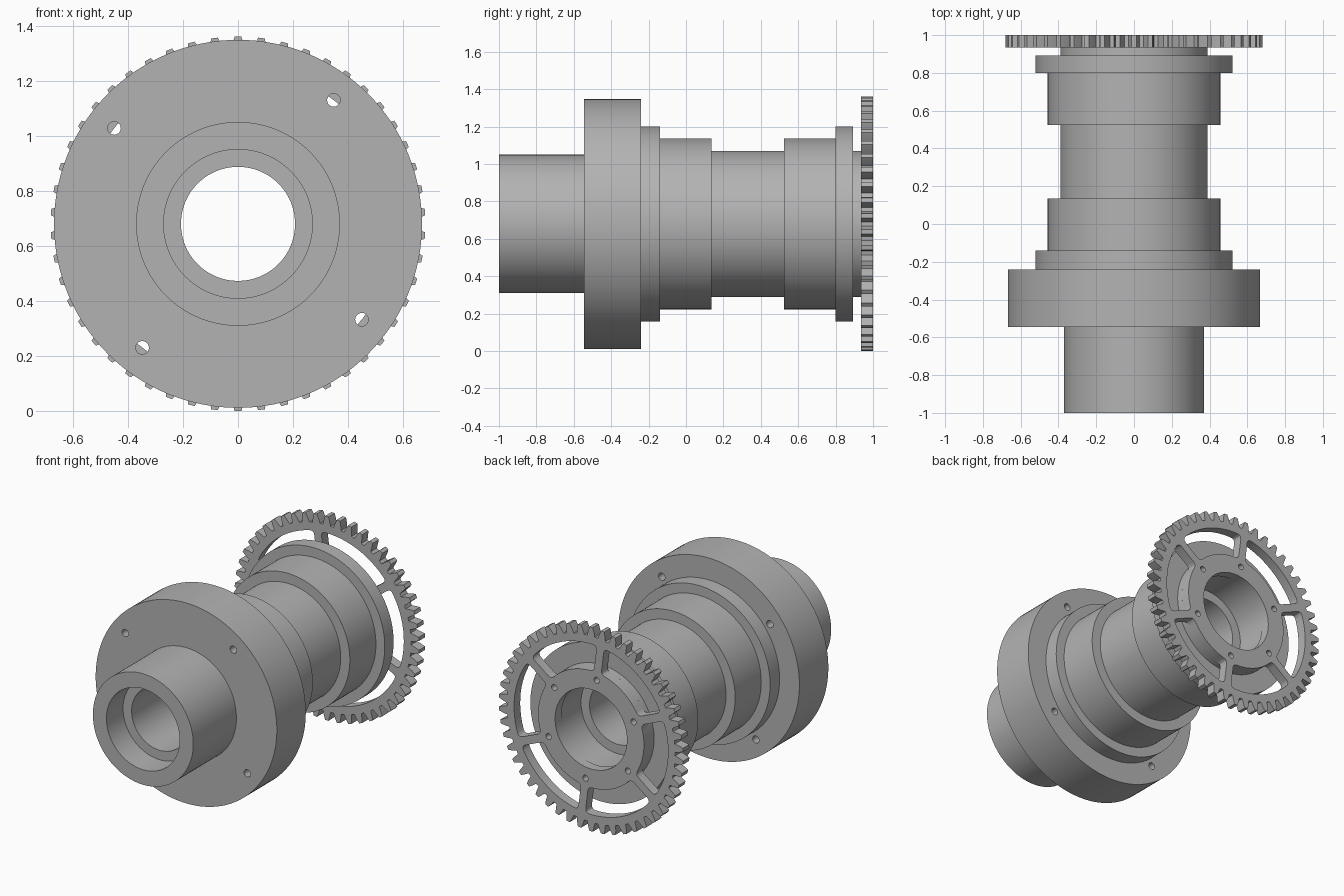
import bpy, bmesh, math
from math import sin, cos, pi, asin, radians
from mathutils import Matrix, Vector

if "Cube" in bpy.data.objects:
    bpy.data.objects.remove(bpy.data.objects["Cube"])

CZ = 0.68            # height of the shaft axis
SEG = 128
SPOKE0 = radians(37)  # angle of the first gear spoke

steel = bpy.data.materials.new("grey_metal")
steel.diffuse_color = (0.45, 0.45, 0.45, 1)
steel.use_nodes = True
steel.node_tree.nodes["Principled BSDF"].inputs["Base Color"].default_value = steel.diffuse_color


def finish(ob):
    ob.data.materials.clear()
    ob.data.materials.append(steel)
    bpy.ops.object.select_all(action='DESELECT')
    ob.select_set(True)
    bpy.context.view_layer.objects.active = ob
    bpy.ops.object.shade_smooth_by_angle(angle=radians(25))


def mesh_object(name, bm):
    bmesh.ops.recalc_face_normals(bm, faces=bm.faces)
    me = bpy.data.meshes.new(name)
    bm.to_mesh(me)
    bm.free()
    ob = bpy.data.objects.new(name, me)
    bpy.context.collection.objects.link(ob)
    return ob


def polar(r, a):
    return (r * cos(a), r * sin(a))


def circle(r, n, cx=0, cy=0):
    return [(cx + r * cos(2 * pi * i / n), cy + r * sin(2 * pi * i / n)) for i in range(n)]


# Hollow stepped shaft: closed (radius, y) profile turned about the y axis
profile = [(0.27, -1), (0.37, -1), (0.37, -0.545), (0.668, -0.545), (0.668, -0.24),
           (0.522, -0.24), (0.522, -0.14), (0.457, -0.14), (0.457, 0.135),
           (0.39, 0.135), (0.39, 0.525), (0.457, 0.525), (0.457, 0.80),
           (0.522, 0.80), (0.522, 0.893), (0.39, 0.893), (0.39, 0.935),
           (0.27, 0.935), (0.27, 0.72), (0.207, 0.72), (0.207, -0.825), (0.27, -0.825)]
bm = bmesh.new()
rings = [[bm.verts.new((r * cos(2 * pi * i / SEG), y, CZ + r * sin(2 * pi * i / SEG)))
          for r, y in profile] for i in range(SEG)]
n = len(profile)
for i in range(SEG):
    a, b = rings[i], rings[(i + 1) % SEG]
    for j in range(n):
        k = (j + 1) % n
        bm.faces.new((a[j], a[k], b[k], b[j]))
shaft = mesh_object("stepped_shaft", bm)

# Bolt holes in the flange and in the gear seat
bm = bmesh.new()


def hole(r_pos, angle, radius, y0, y1):
    x, z = polar(r_pos, angle)
    m = Matrix.Translation((x, (y0 + y1) / 2, CZ + z)) @ Matrix.Rotation(pi / 2, 4, 'X')
    bmesh.ops.create_cone(bm, cap_ends=True, segments=20, radius1=radius, radius2=radius,
                          depth=y1 - y0, matrix=m)


for i in range(4):
    hole(0.568, radians(52.3) + i * pi / 2, 0.024, -0.6, -0.2)
for i in range(6):
    hole(0.34, SPOKE0 + i * pi / 3, 0.02, 0.84, 0.98)
cutter = mesh_object("hole_cutter", bm)
cutter.hide_render = True
mod = shaft.modifiers.new("holes", 'BOOLEAN')
mod.operation = 'DIFFERENCE'
mod.solver = 'EXACT'
mod.object = cutter
bpy.context.view_layer.objects.active = shaft
bpy.ops.object.modifier_apply(modifier=mod.name)
bpy.data.objects.remove(cutter)
finish(shaft)


# Spoked gear: flat outline with holes, extruded
def window(a0, a1, ri=0.39, ro=0.568, w=0.027, f=0.03):
    """Rounded opening between two parallel-sided spokes at angles a0 and a1."""
    def corner(r, inward):
        # half of the outline near spoke a0: (radius, angle offset), side to arc
        s = Vector(polar(r + inward * f, asin(w / (r + inward * f))))
        c = Vector(polar(r, asin(w / r)))
        e = Vector(polar(r, asin((w + f) / r)))
        pts = [s * (1 - t) ** 2 + c * 2 * t * (1 - t) + e * t * t for t in (0, .25, .5, .75, 1)]
        return [(p.length, math.atan2(p.y, p.x)) for p in pts]

    def edge(r, inward):
        c = corner(r, inward)
        start, end = a0 + c[-1][1], a1 - c[-1][1]
        arc = [(r, start + (end - start) * i / 12) for i in range(1, 12)]
        return [(p, a0 + a) for p, a in c] + arc + [(p, a1 - a) for p, a in reversed(c)]
    return [polar(*p) for p in edge(ro, -1) + edge(ri, 1)[::-1]]


TEETH = 50
outline = []
for i in range(TEETH):
    a = pi / 2 + i * 2 * pi / TEETH
    for r, half in ((0.621, -0.028), (0.654, -0.0205), (0.68, -0.012),
                    (0.68, 0.012), (0.654, 0.0205), (0.621, 0.028)):
        outline.append(polar(r, a + half / r))
loops = [outline, circle(0.265, SEG)]
for i in range(6):
    a = SPOKE0 + i * pi / 3
    loops.append(window(a, a + pi / 3))
    loops.append(circle(0.02, 20, *polar(0.34, a)))

curve = bpy.data.curves.new("spoked_gear", 'CURVE')
curve.dimensions = '2D'
curve.fill_mode = 'BOTH'
curve.extrude = 0.0325
for pts in loops:
    s = curve.splines.new('POLY')
    s.points.add(len(pts) - 1)
    for p, (x, y) in zip(s.points, pts):
        p.co = (x, y, 0, 1)
    s.use_cyclic_u = True
gear = bpy.data.objects.new("spoked_gear", curve)
bpy.context.collection.objects.link(gear)
gear.location = (0, 0.9675, CZ)
gear.rotation_euler = (pi / 2, 0, 0)
bpy.ops.object.select_all(action='DESELECT')
gear.select_set(True)
bpy.context.view_layer.objects.active = gear
bpy.ops.object.convert(target='MESH')
gear = bpy.context.view_layer.objects.active

# Weld caps to sides and make the normals face outward
bm = bmesh.new()
bm.from_mesh(gear.data)
bmesh.ops.remove_doubles(bm, verts=bm.verts, dist=0.0001)
bmesh.ops.recalc_face_normals(bm, faces=bm.faces)
bm.to_mesh(gear.data)
bm.free()
finish(gear)
